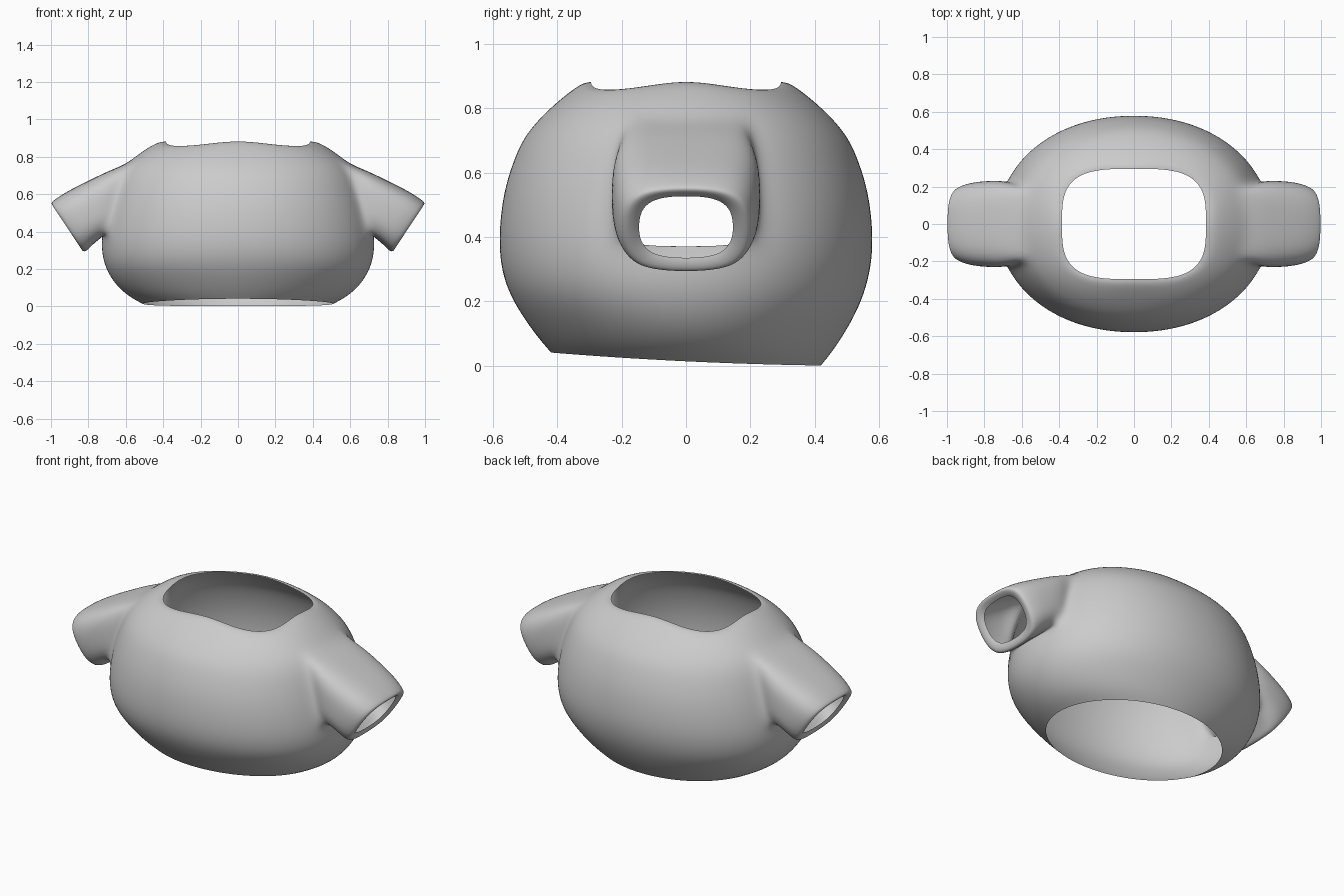
import bpy, bmesh
from math import sin, cos, pi, atan2, copysign
from mathutils import Vector

cube = bpy.data.objects.get("Cube")
if cube:
    bpy.data.objects.remove(cube)

fabric = bpy.data.materials.new("grey fabric")
fabric.use_nodes = True
GREY = (0.6, 0.6, 0.6, 1)
fabric.diffuse_color = GREY
fabric.node_tree.nodes["Principled BSDF"].inputs["Base Color"].default_value = GREY

SEGS = 24      # segments around one half of the body
ARM = 3        # columns either side of the arm hole centre


def squircle(a, n):
    """Point on a unit superellipse in direction a."""
    c, s = cos(a), sin(a)
    r = (abs(c) ** n + abs(s) ** n) ** (-1 / n)
    return c * r, s * r


# Body cross-sections from hem to neck: height, half width, half depth, squareness
rows = [
    (0.00, 0.51, 0.42, 2.0), (0.04, 0.585, 0.453, 2.0), (0.11, 0.66, 0.50, 2.0),
    (0.20, 0.71, 0.547, 2.1), (0.29, 0.73, 0.573, 2.1), (0.375, 0.73, 0.582, 2.1),
    (0.47, 0.715, 0.577, 2.1), (0.56, 0.693, 0.562, 2.1), (0.65, 0.665, 0.532, 2.1),
    (0.71, 0.638, 0.503, 2.1), (0.76, 0.60, 0.463, 2.15), (0.81, 0.535, 0.41, 2.3),
    (0.85, 0.465, 0.352, 2.7), (0.868, 0.42, 0.318, 3.1), (0.87, 0.385, 0.295, 3.5),
]
ARM_LOW, ARM_HIGH = 5, 10

bm = bmesh.new()
grid = []
for z, hx, hy, n in rows:
    ring = []
    for i in range(SEGS + 1):
        a = -pi / 2 + pi * i / SEGS
        u, v = squircle(a, n)
        x, y = hx * u, hy * v
        # hem drops toward the back, neck edge dips at its corners
        hem = max(0, 1 - z / 0.3) * (0.014 - 0.048 * y + 0.04 * y * y)
        neck = max(0, (z - 0.8) / 0.07) * (0.025 * cos(2 * a) ** 2 - 0.013)
        ring.append(bm.verts.new((0 if i in (0, SEGS) else x, y, z + hem + neck)))
    grid.append(ring)

mid = SEGS // 2
for r in range(len(rows) - 1):
    for i in range(SEGS):
        if ARM_LOW <= r < ARM_HIGH and mid - ARM <= i < mid + ARM:
            continue
        bm.faces.new((grid[r][i], grid[r][i + 1], grid[r + 1][i + 1], grid[r + 1][i]))

# Edge of the arm hole, in order
lo, hi = mid - ARM, mid + ARM
loop = [grid[ARM_LOW][i] for i in range(lo, hi)]
loop += [grid[r][hi] for r in range(ARM_LOW, ARM_HIGH)]
loop += [grid[ARM_HIGH][i] for i in range(hi, lo, -1)]
loop += [grid[r][lo] for r in range(ARM_HIGH, ARM_LOW, -1)]
z0, z1 = rows[ARM_LOW][0], rows[ARM_HIGH][0]
angles = [atan2((v.co.z - (z0 + z1) / 2) / (z1 - z0) * 2, v.co.y / 0.222) for v in loop]

# Sleeve rings out to the turned-in cuff: top (x, z), bottom (x, z), half depth, squareness
sleeve = [
    ((0.68, 0.73), (0.725, 0.372), 0.232, 4.0),
    ((0.80, 0.672), (0.76, 0.345), 0.232, 3.5),
    ((0.92, 0.612), (0.79, 0.317), 0.225, 3.2),
    ((0.985, 0.568), (0.812, 0.293), 0.21, 3.0),
    ((1.003, 0.55), (0.832, 0.293), 0.195, 2.9),
    ((0.985, 0.535), (0.842, 0.318), 0.165, 2.8),
    ((0.965, 0.527), (0.842, 0.335), 0.148, 2.8),
]
prev = loop
for top, bottom, depth, n in sleeve:
    t, b = Vector((top[0], 0, top[1])), Vector((bottom[0], 0, bottom[1]))
    ring = []
    for a in angles:
        u, v = squircle(a, n)
        p = (t + b) / 2 + (t - b) / 2 * v
        ring.append(bm.verts.new((p.x, u * depth, p.z)))
    for i in range(len(ring)):
        j = (i + 1) % len(ring)
        bm.faces.new((prev[i], prev[j], ring[j], ring[i]))
    prev = ring

bmesh.ops.recalc_face_normals(bm, faces=bm.faces)
# Make sure the shell faces outward at the front
bm.faces.ensure_lookup_table()
bm.normal_update()
front = min(bm.faces, key=lambda f: f.calc_center_median().y)
if front.normal.y > 0:
    bmesh.ops.reverse_faces(bm, faces=bm.faces)

mesh = bpy.data.meshes.new("shirt")
bm.to_mesh(mesh)
bm.free()
mesh.materials.append(fabric)
mesh.shade_smooth()
shirt = bpy.data.objects.new("shirt", mesh)
bpy.context.collection.objects.link(shirt)

# Mirror to the other side and smooth
mirror = shirt.modifiers.new("mirror", "MIRROR")
mirror.use_clip = True
smooth = shirt.modifiers.new("smooth", "SUBSURF")
smooth.levels = smooth.render_levels = 2
